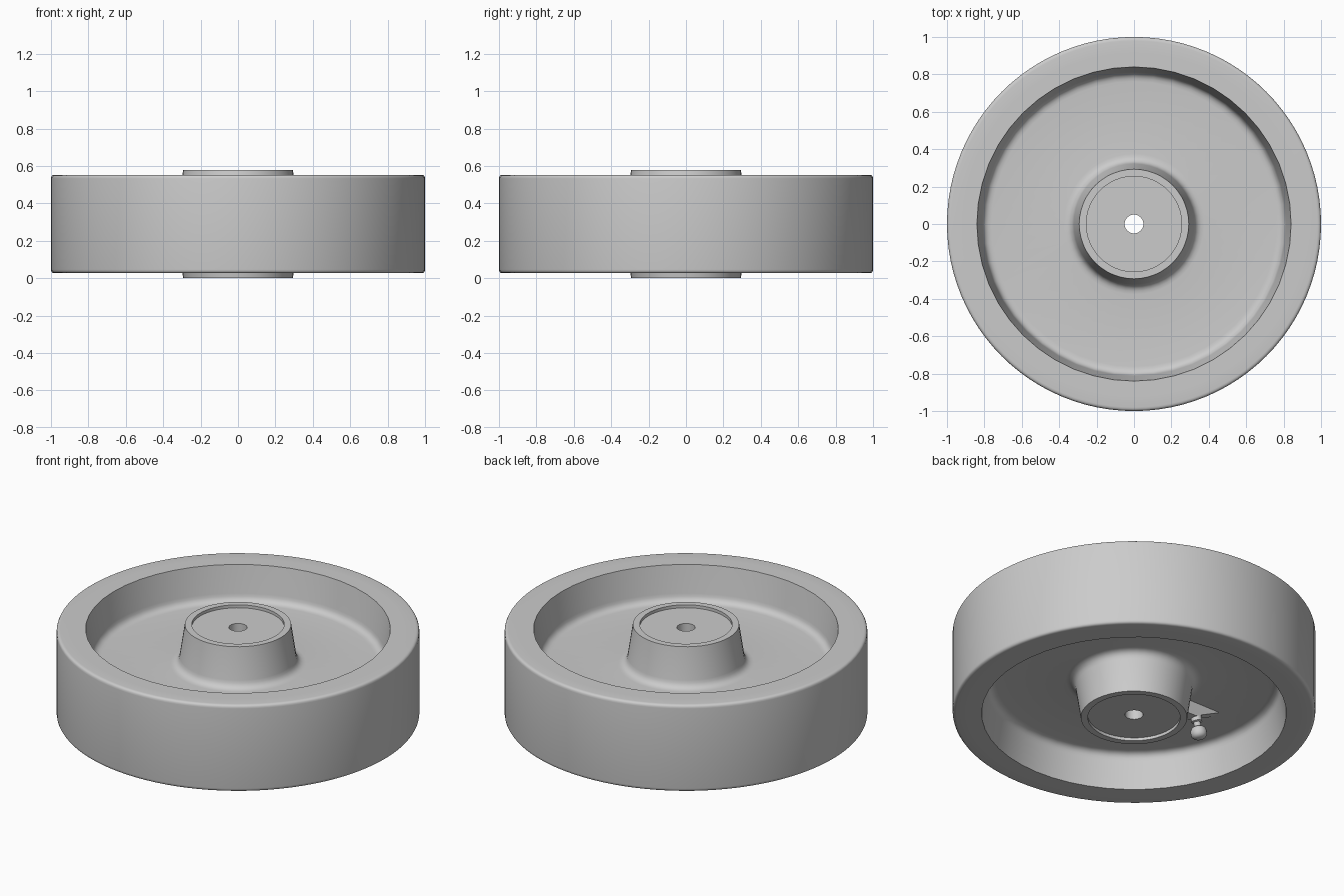
import bpy, bmesh, math
from mathutils import Vector, Matrix

if "Cube" in bpy.data.objects:
    bpy.data.objects.remove(bpy.data.objects["Cube"])

MID = 0.29          # height of the wheel's middle plane

grey = bpy.data.materials.new("plain grey")
grey.use_nodes = True
colour = (0.6, 0.6, 0.6, 1)
grey.diffuse_color = colour
grey.node_tree.nodes["Principled BSDF"].inputs["Base Color"].default_value = colour


def finish(name, bm, angle=35):
    bmesh.ops.recalc_face_normals(bm, faces=bm.faces)
    mesh = bpy.data.meshes.new(name)
    bm.to_mesh(mesh)
    bm.free()
    mesh.materials.append(grey)
    obj = bpy.data.objects.new(name, mesh)
    bpy.context.collection.objects.link(obj)
    bpy.ops.object.select_all(action='DESELECT')
    obj.select_set(True)
    bpy.context.view_layer.objects.active = obj
    bpy.ops.object.shade_smooth_by_angle(angle=math.radians(angle))
    return obj


def lathe(name, profile, segments, closed=True, matrix=Matrix()):
    """Turn a (radius, height) profile around z."""
    bm = bmesh.new()
    rings = []
    for i in range(segments):
        a = math.tau * i / segments
        rings.append([bm.verts.new((r * math.cos(a), r * math.sin(a), z)) for r, z in profile])
    n = len(profile)
    for i in range(segments):
        a, b = rings[i], rings[(i + 1) % segments]
        for j in range(n if closed else n - 1):
            k = (j + 1) % n
            bm.faces.new((a[j], b[j], b[k], a[k]))
    if not closed:
        bm.faces.new([ring[0] for ring in rings])
        bm.faces.new([ring[-1] for ring in rings])
    bm.transform(matrix)
    return finish(name, bm)


def mirrored(half):
    """Upper half profile plus its reflection, as one closed loop."""
    return [(r, MID + z) for r, z in half] + [(r, MID - z) for r, z in reversed(half)]


def curve(p0, p1, p2, steps=5):
    """Rounded corner from p0 to p2 with its control point at p1."""
    out = []
    for i in range(steps + 1):
        t = i / steps
        out.append(tuple((1 - t) ** 2 * a + 2 * t * (1 - t) * b + t * t * c
                         for a, b, c in zip(p0, p1, p2)))
    return out


# wheel body: bore, recessed hub face, tapered hub, web and rim
body = [(0.05, 0.272), (0.255, 0.272), (0.255, 0.29), (0.293, 0.29)]
body += curve((0.322, 0.10), (0.329, 0.053), (0.376, 0.053))
body += curve((0.762, 0.053), (0.808, 0.053), (0.812, 0.10))
body += [(0.84, 0.263), (0.92, 0.263)]
lathe("wheel_body", mirrored(body), 48)

# tyre: smooth band with rounded shoulders
tyre = [(0.915, 0.263)] + curve((0.98, 0.263), (1.0, 0.263), (1.0, 0.243), 4)
lathe("tyre", mirrored(tyre), 96)

# grease boss: wedge in the corner between hub and web
bm = bmesh.new()
outline = [(-0.30, 0.25), (-0.59, 0.25), (-0.59, 0.237), (-0.42, 0.155), (-0.30, 0.155)]
sides = [[bm.verts.new((x, y, z)) for x, z in outline] for y in (-0.03, 0.03)]
for side in sides:
    bm.faces.new(side)
for i in range(len(outline)):
    j = (i + 1) % len(outline)
    bm.faces.new((sides[0][i], sides[0][j], sides[1][j], sides[1][i]))
finish("grease_boss", bm, 20)

# grease nipple: collar, neck and rounded head pointing down and outward
aim = Vector((-0.2, 0, -1)).to_track_quat('Z', 'Y').to_matrix().to_4x4()
place = Matrix.Translation((-0.445, 0, 0.18)) @ aim
nipple = [(0.03, 0), (0.03, 0.04), (0.02, 0.045), (0.02, 0.07)]
nipple += curve((0.026, 0.073), (0.045, 0.078), (0.045, 0.105))
nipple += curve((0.045, 0.112), (0.043, 0.14), (0.012, 0.144))
lathe("grease_nipple", nipple, 20, closed=False, matrix=place)
